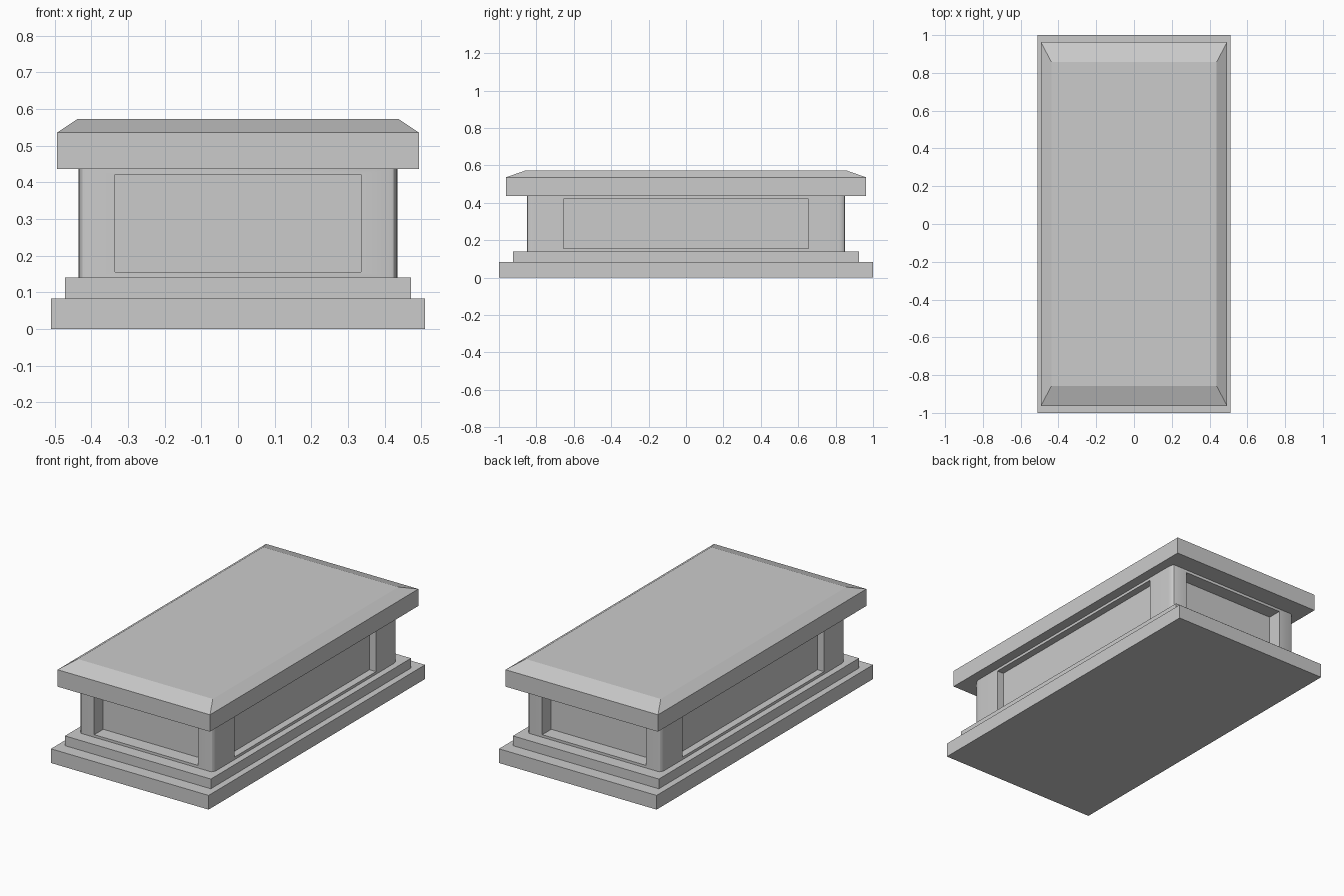
import bpy, bmesh
from math import sin, cos, pi

if "Cube" in bpy.data.objects:
    bpy.data.objects.remove(bpy.data.objects["Cube"])


def loft(name, rings):
    """Closed solid through equal-length rings of points, capped at both ends."""
    bm = bmesh.new()
    loops = [[bm.verts.new(p) for p in ring] for ring in rings]
    n = len(loops[0])
    for a, b in zip(loops, loops[1:]):
        for i in range(n):
            j = (i + 1) % n
            bm.faces.new((a[i], a[j], b[j], b[i]))
    bm.faces.new(loops[0][::-1])
    bm.faces.new(loops[-1])
    bmesh.ops.recalc_face_normals(bm, faces=bm.faces)
    mesh = bpy.data.meshes.new(name)
    bm.to_mesh(mesh)
    bm.free()
    ob = bpy.data.objects.new(name, mesh)
    bpy.context.collection.objects.link(ob)
    return ob


def rect(x, y, z, cx=0, cy=0):
    return [(cx + sx * x, cy + sy * y, z)
            for sx, sy in ((1, 1), (-1, 1), (-1, -1), (1, -1))]


def rounded(x, y, z, rx, ry, seg=4):
    """Rectangle with elliptical corners."""
    pts = []
    for q, (sx, sy) in enumerate(((1, 1), (-1, 1), (-1, -1), (1, -1))):
        for i in range(seg + 1):
            a = (q + i / seg) * pi / 2
            pts.append((sx * (x - rx) + rx * cos(a), sy * (y - ry) + ry * sin(a), z))
    return pts


# Stepped plinth
loft("base_slab", [rect(.51, 1, 0), rect(.51, 1, .083)])
loft("base_step", [rect(.472, .925, .083), rect(.472, .925, .14)])

# Body with softened corners
body = loft("body", [rounded(.435, .85, z, .018, .036) for z in (.14, .437)])

# Recessed panels on all four sides
cutters = []
for s in (-1, 1):
    cutters.append(loft("end_panel_cutter",
                        [rect(.335, .083, z, 0, s * .85) for z in (.155, .421)]))
    cutters.append(loft("side_panel_cutter",
                        [rect(.042, .655, z, s * .435, 0) for z in (.155, .421)]))
for c in cutters:
    c.hide_render = True
    c.hide_set(True)
    m = body.modifiers.new("panel_recess", 'BOOLEAN')
    m.operation = 'DIFFERENCE'
    m.solver = 'EXACT'
    m.object = c

# Apply the recesses and remove the cutters
dg = bpy.context.evaluated_depsgraph_get()
carved = bpy.data.meshes.new_from_object(body.evaluated_get(dg))
body.modifiers.clear()
body.data = carved
for c in cutters:
    bpy.data.objects.remove(c)

bpy.context.view_layer.objects.active = body
body.select_set(True)
bpy.ops.object.shade_smooth_by_angle(angle=pi / 6)

# Lid with sloping rim
loft("lid", [rect(.493, .963, .437), rect(.493, .963, .536), rect(.437, .857, .573)])
